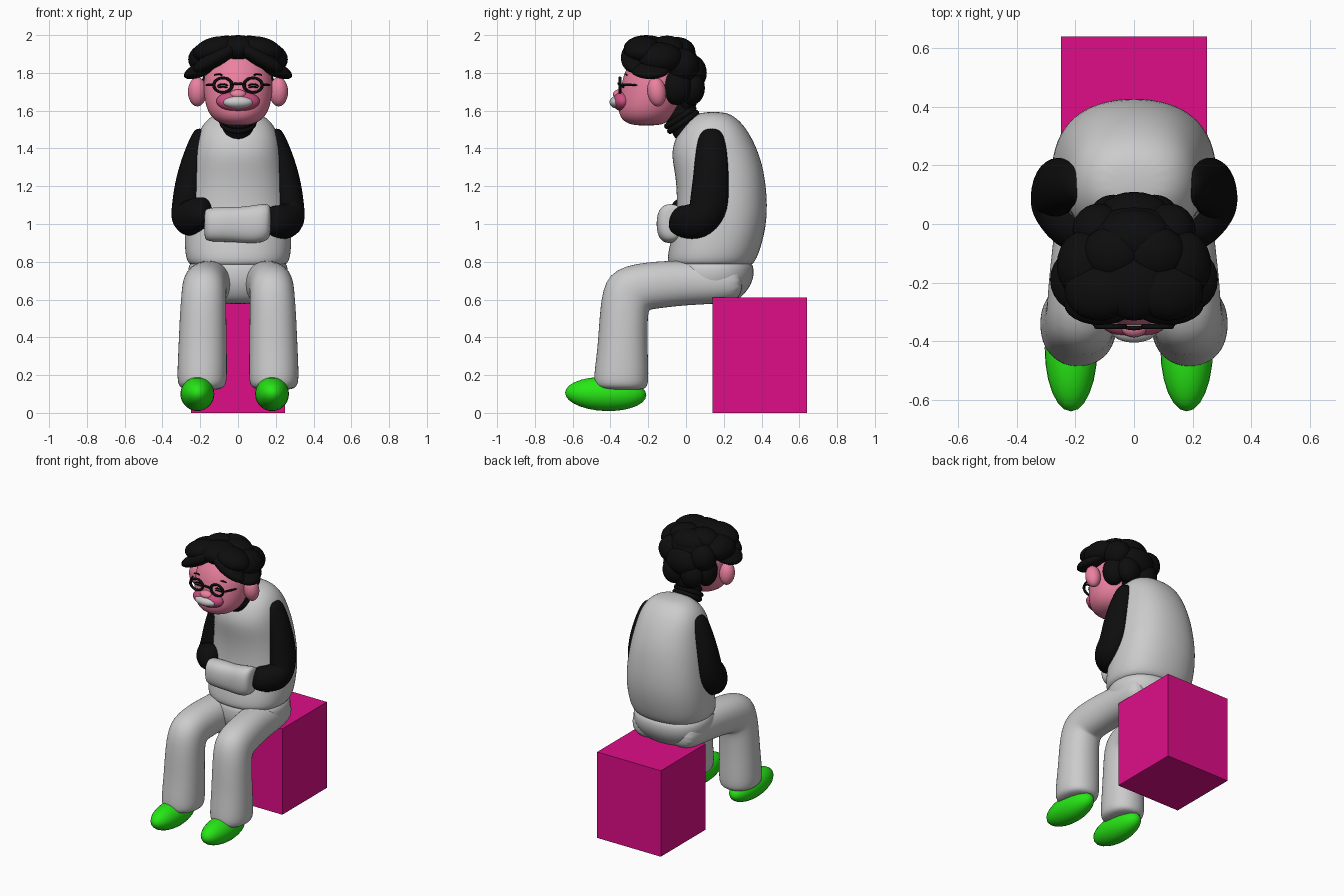
import bpy, bmesh
from math import cos, sin, pi, radians
from mathutils import Vector, Matrix, Euler

COLORS = {
    "pink": (0.83, 0.22, 0.35, 1), "rose": (0.60, 0.08, 0.22, 1),
    "magenta": (0.74, 0.004, 0.25, 1), "green": (0.02, 0.8, 0.008, 1),
    "black": (0.004, 0.004, 0.004, 1),
}
MATS = {}
for key, rgba in COLORS.items():
    MATS[key] = bpy.data.materials.new(key)
    MATS[key].diffuse_color = rgba


def finish(name, bm, color=None, smooth=True, subdiv=0):
    bmesh.ops.recalc_face_normals(bm, faces=bm.faces[:])
    for f in bm.faces:
        f.smooth = smooth
    me = bpy.data.meshes.new(name)
    bm.to_mesh(me)
    bm.free()
    ob = bpy.data.objects.new(name, me)
    bpy.context.collection.objects.link(ob)
    if color:
        me.materials.append(MATS[color])
    if subdiv:
        mod = ob.modifiers.new("smooth", "SUBSURF")
        mod.levels = mod.render_levels = subdiv
    return ob


def sweep(name, rings, color=None, axis=None, ref=(1, 0, 0), n=16, p=2.0, subdiv=2):
    """Skin superellipse rings (centre, half width, half depth) along a path."""
    bm = bmesh.new()
    pts = [Vector(r[0]) for r in rings]
    loops = []
    for i, (_, a, b) in enumerate(rings):
        t = Vector(axis) if axis else pts[min(i + 1, len(pts) - 1)] - pts[max(i - 1, 0)]
        t.normalize()
        u = Vector(ref) - t * t.dot(Vector(ref))
        u.normalize()
        v = t.cross(u)
        loop = []
        for k in range(n):
            c, s = cos(2 * pi * k / n), sin(2 * pi * k / n)
            x = a * abs(c) ** (2 / p) * (1 if c >= 0 else -1)
            y = b * abs(s) ** (2 / p) * (1 if s >= 0 else -1)
            loop.append(bm.verts.new(pts[i] + u * x + v * y))
        loops.append(loop)
    for l0, l1 in zip(loops, loops[1:]):
        for k in range(n):
            bm.faces.new((l0[k], l0[(k + 1) % n], l1[(k + 1) % n], l1[k]))
    bm.faces.new(loops[0])
    bm.faces.new(loops[-1])
    return finish(name, bm, color, subdiv=subdiv)


def stack(name, levels, color=None, p=2.0):
    """Horizontal rings given as (z, front y, back y, half width)."""
    rings = [((0, (f + b) / 2, z), w, (b - f) / 2) for z, f, b, w in levels]
    return sweep(name, rings, color, axis=(0, 0, 1), p=p)


def add_blob(bm, loc, radii, rot=(0, 0, 0)):
    m = (Matrix.Translation(loc) @ Euler([radians(r) for r in rot]).to_matrix().to_4x4()
         @ Matrix.Diagonal((*radii, 1)))
    bmesh.ops.create_uvsphere(bm, u_segments=24, v_segments=14, radius=1, matrix=m)


def blob(name, loc, radii, color=None, rot=(0, 0, 0)):
    bm = bmesh.new()
    add_blob(bm, loc, radii, rot)
    return finish(name, bm, color)


def torus(name, loc, rot, major, minor, scale, color):
    bpy.ops.mesh.primitive_torus_add(location=loc, rotation=rot, major_radius=major,
                                     minor_radius=minor, major_segments=32, minor_segments=10)
    ob = bpy.context.object
    ob.name = name
    ob.scale = scale
    ob.data.materials.append(MATS[color])
    for f in ob.data.polygons:
        f.use_smooth = True


# Box seat
bm = bmesh.new()
bmesh.ops.create_cube(bm, size=1, matrix=Matrix.Translation((0, 0.39, 0.305))
                      @ Matrix.Diagonal((0.5, 0.5, 0.61, 1)))
finish("seat", bm, "magenta", smooth=False)

# Rounded jacket body and pelvis
stack("jacket_body", [
    (0.77, -0.07, 0.33, 0.23), (0.79, -0.11, 0.37, 0.28), (0.90, -0.09, 0.41, 0.29),
    (1.05, -0.05, 0.44, 0.285), (1.25, -0.055, 0.425, 0.26), (1.38, -0.09, 0.39, 0.24),
    (1.49, -0.045, 0.335, 0.215), (1.56, 0.02, 0.275, 0.165), (1.595, 0.08, 0.21, 0.09)], p=2.3)
stack("pelvis", [
    (0.575, 0.0, 0.22, 0.12), (0.60, -0.06, 0.29, 0.21), (0.68, -0.10, 0.355, 0.265),
    (0.76, -0.10, 0.37, 0.275), (0.83, -0.08, 0.34, 0.25)], p=2.3)

for side, s in (("left", -1), ("right", 1)):
    # Trouser leg: thigh, knee and shin in one sweep
    sweep(side + "_leg", [
        ((s * 0.13, 0.30, 0.70), 0.10, 0.09), ((s * 0.14, 0.20, 0.69), 0.12, 0.115),
        ((s * 0.15, 0.0, 0.69), 0.12, 0.12), ((s * 0.175, -0.20, 0.675), 0.12, 0.13),
        ((s * 0.18, -0.31, 0.65), 0.12, 0.16), ((s * 0.185, -0.33, 0.53), 0.125, 0.13),
        ((s * 0.187, -0.335, 0.36), 0.13, 0.133), ((s * 0.19, -0.342, 0.20), 0.135, 0.148),
        ((s * 0.19, -0.345, 0.14), 0.13, 0.145), ((s * 0.19, -0.345, 0.12), 0.09, 0.11)], p=2.2)
    # Shoe
    x = 0.18 if s > 0 else -0.215
    blob(side + "_shoe", (x, -0.425, 0.10), (0.09, 0.215, 0.09), "green", (-2, 0, 0))
    # Bent sleeve
    lift = -0.02 if s > 0 else 0.03
    sweep(side + "_sleeve", [
        ((s * 0.185, 0.135, 1.505), 0.035, 0.04), ((s * 0.195, 0.135, 1.46), 0.055, 0.075),
        ((s * 0.225, 0.135, 1.34), 0.075, 0.09), ((s * 0.26, 0.13, 1.20), 0.08, 0.10),
        ((s * 0.27, 0.12, 1.07), 0.085, 0.11), ((s * 0.265, 0.07, 1.01), 0.10, 0.11),
        ((s * 0.215, -0.02, 1.03 + lift), 0.085, 0.09),
        ((s * 0.15, -0.06, 1.05 + lift), 0.05, 0.075)], "black")
    # Ear
    blob(side + "_ear", (s * 0.215, -0.155, 1.70), (0.05, 0.05, 0.078), "pink", (8, 0, 0))
    # Lens frame, hinge, closed eye, brow and cheek line
    torus(side + "_lens_frame", (s * 0.08, -0.35, 1.735), (pi / 2, 0, 0), 0.048, 0.009,
          (1, 0.8, 1), "black")
    sweep(side + "_glasses_arm", [
        ((s * 0.125, -0.35, 1.738), 0.008, 0.008), ((s * 0.142, -0.34, 1.738), 0.008, 0.008),
        ((s * 0.175, -0.25, 1.735), 0.007, 0.007)], "black", ref=(0, 0, 1), n=8, subdiv=1)
    for part, cx, cz, w, h, y in (("eye", 0.08, 1.735, 0.032, 0.014, -0.335),
                                  ("lower_lid", 0.08, 1.724, 0.026, 0.006, -0.337),
                                  ("brow", 0.105, 1.79, 0.024, 0.008, -0.318)):
        sweep(side + "_" + part, [
            ((s * cx + w * k / 2, y + 0.12 * w * abs(k), cz + h * (1 - k * k / 4) - h / 2),
             0.006, 0.005) for k in (-2, -1, 0, 1, 2)],
            "black", ref=(0, 1, 0), n=8, subdiv=1)

# Tucked hands crossing the front
sweep("tucked_hands", [
    ((-0.18, -0.06, 1.00), 0.05, 0.07), ((-0.165, -0.075, 0.995), 0.07, 0.09),
    ((-0.08, -0.085, 1.0), 0.075, 0.095), ((0.02, -0.085, 0.995), 0.065, 0.095),
    ((0.10, -0.09, 1.00), 0.07, 0.105), ((0.16, -0.08, 1.01), 0.07, 0.10),
    ((0.175, -0.06, 1.02), 0.05, 0.07)], axis=(1, 0, 0), ref=(0, 1, 0), p=2.4)

# Forward leaning neck with a rolled collar
sweep("neck", [((0, 0.04, 1.45), 0.085, 0.085), ((0, 0.0, 1.52), 0.085, 0.085),
               ((0, -0.05, 1.60), 0.08, 0.08), ((0, -0.09, 1.66), 0.08, 0.08)], "black")
for i, (y, z) in enumerate(((-0.015, 1.54), (-0.03, 1.565))):
    torus("collar_roll_%d" % i, (0, y, z), (radians(34), 0, 0), 0.083, 0.017, (1, 1, 1), "black")

# Head
stack("head", [
    (1.52, -0.28, -0.14, 0.06), (1.545, -0.34, -0.08, 0.125), (1.60, -0.367, -0.03, 0.17),
    (1.70, -0.352, 0.0, 0.188), (1.80, -0.335, 0.02, 0.185), (1.89, -0.28, 0.0, 0.14),
    (1.93, -0.22, -0.06, 0.06)], "pink")

# Muzzle, pale mouth and glasses bridge
blob("muzzle", (0, -0.335, 1.65), (0.115, 0.052, 0.055), "rose")
blob("nose", (0, -0.352, 1.685), (0.045, 0.035, 0.028), "pink")
blob("mouth", (0, -0.362, 1.645), (0.08, 0.043, 0.034))
sweep("glasses_bridge", [
    ((-0.035, -0.352, 1.738), 0.008, 0.008), ((0, -0.358, 1.746), 0.008, 0.008),
    ((0.035, -0.352, 1.738), 0.008, 0.008)], "black", ref=(0, 1, 0), n=8, subdiv=1)

# Hair: overlapping clumps, the side ones mirrored
bm = bmesh.new()
for loc, radii in (((0, -0.11, 1.87), (0.20, 0.17, 0.11)),
                   ((0, -0.21, 1.93), (0.13, 0.12, 0.07)),
                   ((0, -0.05, 1.91), (0.13, 0.10, 0.08)),
                   ((0, 0.02, 1.80), (0.13, 0.09, 0.10)),
                   ((0, 0.0, 1.66), (0.09, 0.06, 0.07))):
    add_blob(bm, loc, radii)
for s in (-1, 1):
    for (x, y, z), radii, tilt in (
            ((0.12, -0.23, 1.925), (0.12, 0.10, 0.065), 14),
            ((0.08, -0.10, 1.935), (0.10, 0.09, 0.06), 12),
            ((0.165, -0.14, 1.88), (0.10, 0.12, 0.08), 15),
            ((0.12, -0.02, 1.84), (0.09, 0.09, 0.09), 10),
            ((0.185, -0.19, 1.825), (0.11, 0.11, 0.04), 24),
            ((0.115, -0.275, 1.88), (0.14, 0.07, 0.045), 30),
            ((0.125, -0.05, 1.73), (0.07, 0.08, 0.10), 0),
            ((0.07, 0.03, 1.72), (0.08, 0.07, 0.09), 0)):
        add_blob(bm, (s * x, y, z), radii, (0, s * tilt, 0))
finish("hair", bm, "black")
